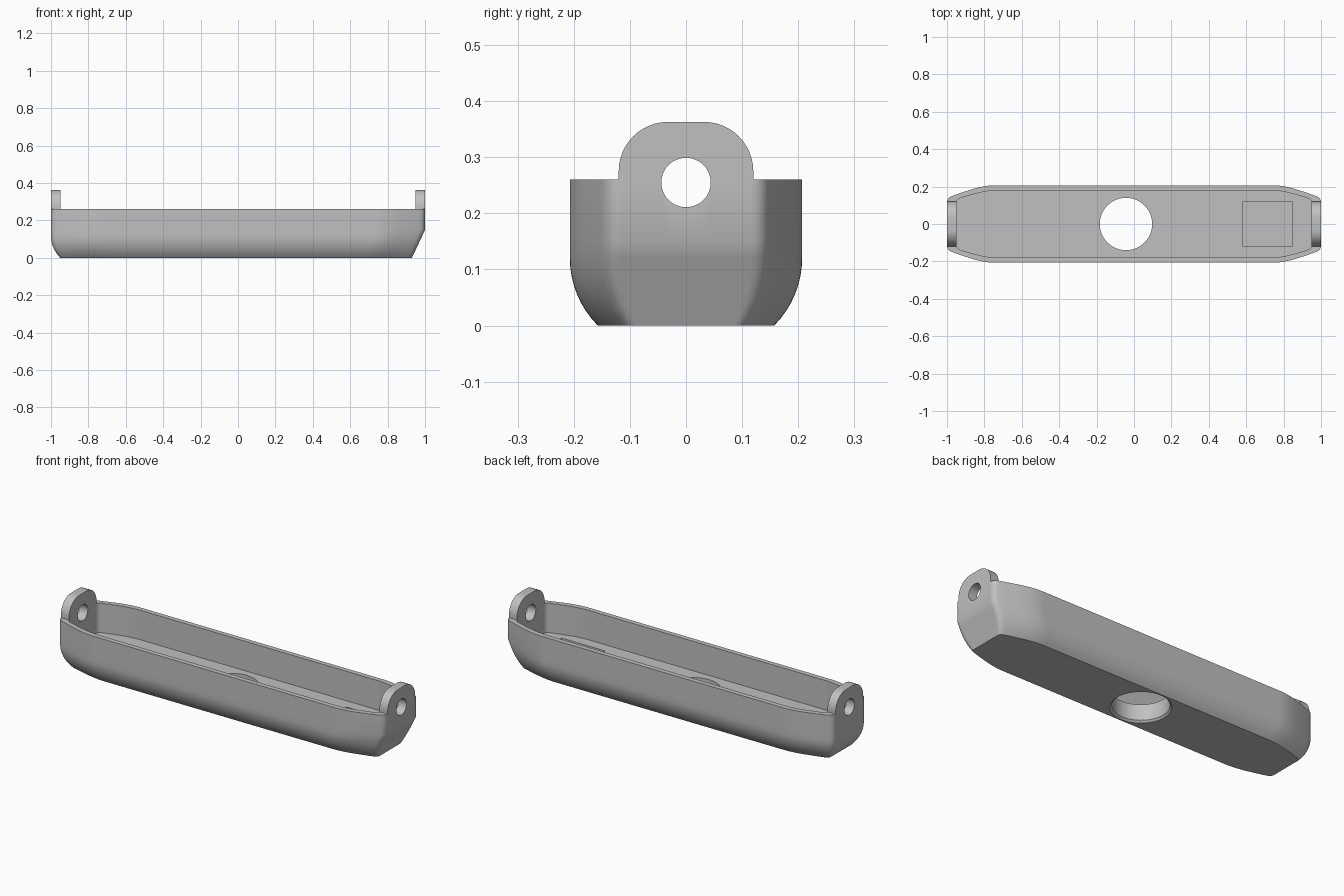
import bpy, bmesh, math
from mathutils import Vector

if "Cube" in bpy.data.objects:
    bpy.data.objects.remove(bpy.data.objects["Cube"], do_unlink=True)

grey = bpy.data.materials.new("plain_grey")
grey.use_nodes = True
GREY = (0.53, 0.53, 0.53, 1)
grey.diffuse_color = GREY
grey.node_tree.nodes["Principled BSDF"].inputs["Base Color"].default_value = GREY


def loft(name, rings):
    """Closed solid through a list of equal-length rings."""
    bm = bmesh.new()
    loops = [[bm.verts.new(p) for p in ring] for ring in rings]
    n = len(loops[0])
    for a, b in zip(loops, loops[1:]):
        for i in range(n):
            j = (i + 1) % n
            bm.faces.new((a[i], a[j], b[j], b[i]))
    bm.faces.new(loops[0][::-1])
    bm.faces.new(loops[-1])
    bmesh.ops.recalc_face_normals(bm, faces=bm.faces[:])
    mesh = bpy.data.meshes.new(name)
    bm.to_mesh(mesh)
    bm.free()
    mesh.materials.append(grey)
    ob = bpy.data.objects.new(name, mesh)
    bpy.context.collection.objects.link(ob)
    return ob


def outline(quarter, steps=3):
    """Mirror a quarter outline to a closed loop and round it by corner cutting."""
    half = quarter + [(-x, y) for x, y in reversed(quarter)]
    pts = [Vector(p) for p in half + [(x, -y) for x, y in reversed(half)]]
    for _ in range(steps):
        pts = [a.lerp(b, t) for a, b in zip(pts, pts[1:] + pts[:1]) for t in (0.25, 0.75)]
    return pts


def circle(r, n=64):
    return [(r * math.cos(math.tau * i / n), r * math.sin(math.tau * i / n)) for i in range(n)]


def subtract(ob, cutter):
    mod = ob.modifiers.new("cut", 'BOOLEAN')
    mod.operation, mod.solver, mod.object = 'DIFFERENCE', 'EXACT', cutter
    bpy.context.view_layer.objects.active = ob
    bpy.ops.object.modifier_apply(modifier=mod.name)


RIM, FLOOR, END, WALL, SIDE = 0.26, 0.097, 1.0, 0.05, 0.207
SLOPE_TOP, SLOPE_RUN = 0.15, 0.07

# Outer hull: sides roll in to a flat bottom, the +x end slopes in straight
outer = outline([(1, 0.09), (1, 0.138), (0.953, 0.158), (0.8, SIDE), (0.68, SIDE)])
R = 0.17
levels = []
for i in range(9):
    a = math.radians(45) * (1 - i / 8)
    levels.append((R * (math.sin(math.radians(45)) - math.sin(a)), R * (1 - math.cos(a))))
levels += [(SLOPE_TOP, 0), (RIM, 0)]


def hull_ring(z, inset):
    slope = SLOPE_RUN * max(0, 1 - z / SLOPE_TOP)
    return [(p.x * (1 - (slope if p.x > 0 else inset)), p.y * (1 - inset / SIDE), z)
            for p in outer]


tray = loft("tray", [hull_ring(z, inset) for z, inset in levels])

# Cavity, floor recess and round floor opening with a bevelled lower edge
inner = outline([(0.95, 0.09), (0.95, 0.13), (0.91, 0.145), (0.78, 0.18), (0.66, 0.18)])
cavity = loft("cavity_cutter", [[(p.x, p.y, z) for p in inner] for z in (FLOOR, 0.5)])
recess = loft("recess_cutter", [[(0.58, -0.12, z), (0.845, -0.12, z),
                                 (0.845, 0.12, z), (0.58, 0.12, z)] for z in (0.05, 0.15)])
opening = loft("opening_cutter", [[(x - 0.043, y, z) for x, y in circle(r)]
                                  for z, r in ((-0.02, 0.17), (0.01, 0.14), (0.2, 0.14))])
cutters = [cavity, recess, opening]
for c in cutters:
    subtract(tray, c)

# End lugs: rounded tabs standing on the rim
W, TOP, RAD = 0.12, 0.363, 0.088
right_arc = [(W - RAD + RAD * math.cos(math.pi / 2 * i / 12),
              TOP - RAD + RAD * math.sin(math.pi / 2 * i / 12)) for i in range(13)]
tab = [(W, RIM)] + right_arc
tab += [(-y, z) for y, z in reversed(tab)]
parts = [tray]
for side, label in ((1, "left"), (-1, "right")):
    lug = loft(label + "_lug", [[(side * x, y, z) for y, z in tab] for x in (END - WALL, END)])
    pin = loft("pin_cutter", [[(side * x, y, 0.255 + z) for y, z in circle(0.044, 48)]
                              for x in (0.85, 1.1)])
    subtract(tray, pin)
    subtract(lug, pin)
    cutters.append(pin)
    parts.append(lug)

for c in cutters:
    bpy.data.objects.remove(c, do_unlink=True)

# Smooth curved walls, keep hard edges
for ob in parts:
    bpy.ops.object.select_all(action='DESELECT')
    ob.select_set(True)
    bpy.context.view_layer.objects.active = ob
    bpy.ops.object.shade_smooth_by_angle(angle=math.radians(30))
